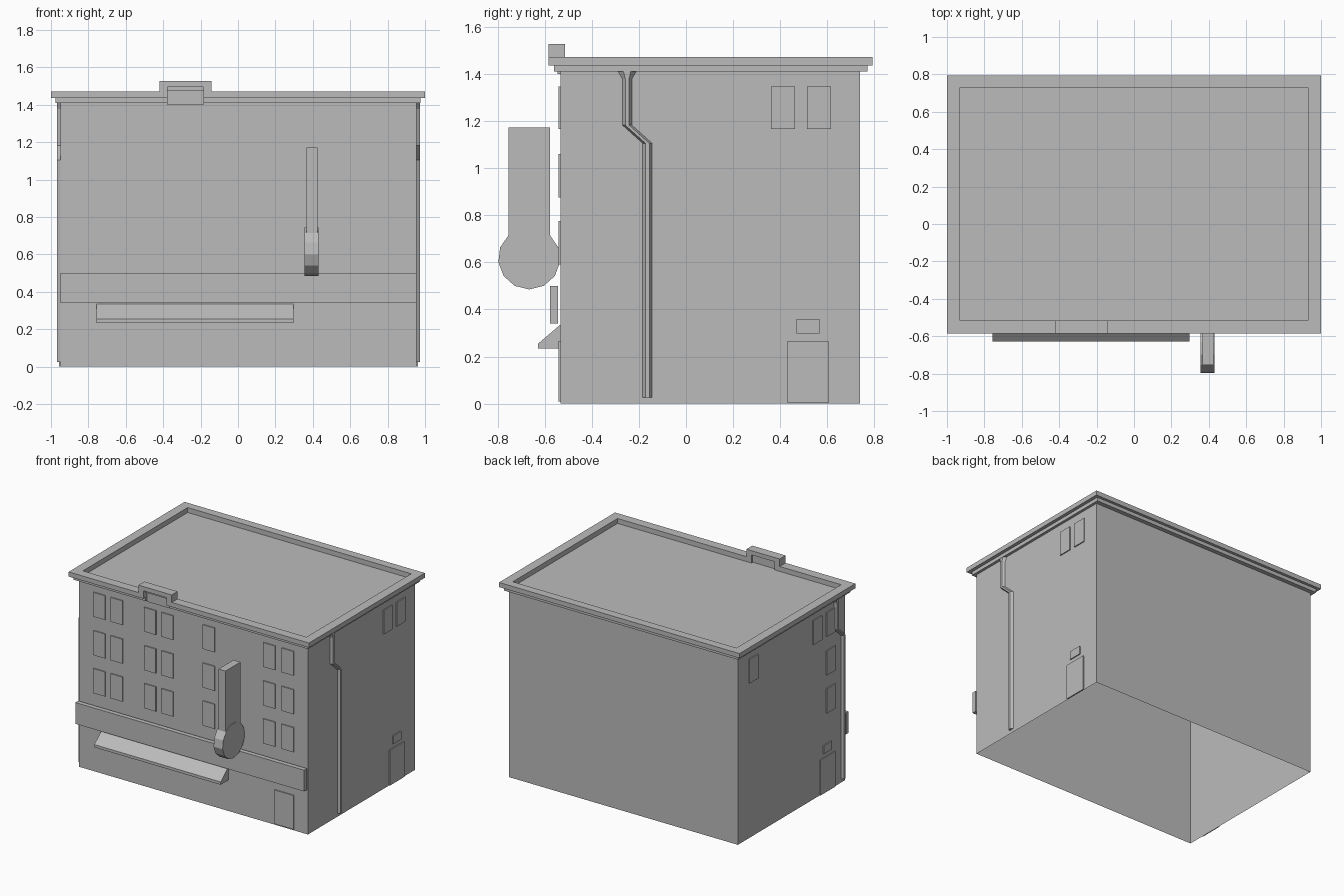
import bpy, bmesh, math

cube = bpy.data.objects.get("Cube")
if cube:
    bpy.data.objects.remove(cube, do_unlink=True)

GREY = (0.5, 0.5, 0.5, 1)
stone = bpy.data.materials.new("plain_grey")
stone.use_nodes = True
stone.diffuse_color = GREY
stone.node_tree.nodes["Principled BSDF"].inputs["Base Color"].default_value = GREY


def finish(name, bm):
    bmesh.ops.recalc_face_normals(bm, faces=bm.faces[:])
    mesh = bpy.data.meshes.new(name)
    bm.to_mesh(mesh)
    bm.free()
    mesh.materials.append(stone)
    obj = bpy.data.objects.new(name, mesh)
    bpy.context.scene.collection.objects.link(obj)
    return obj


def prism(name, outline, axis, low, high):
    """Extrude a 2D outline along an axis; the outline uses the other two axes in order."""
    bm = bmesh.new()

    def place(p, depth):
        co = list(p)
        co.insert(axis, depth)
        return co

    a = [bm.verts.new(place(p, low)) for p in outline]
    b = [bm.verts.new(place(p, high)) for p in outline]
    bm.faces.new(a)
    bm.faces.new(b)
    for i in range(len(a)):
        j = (i + 1) % len(a)
        bm.faces.new((a[i], a[j], b[j], b[i]))
    return finish(name, bm)


def box(name, x, y, z):
    outline = [(x[0], y[0]), (x[1], y[0]), (x[1], y[1]), (x[0], y[1])]
    return prism(name, outline, 2, *z)


LEFT, RIGHT, FRONT, BACK = -0.95, 0.955, -0.533, 0.74
PLATE = 0.008

# Walls and roof, open underneath
walls = box("walls_and_roof", (LEFT, RIGHT), (FRONT, BACK), (0, 1.435))
bm = bmesh.new()
bm.from_mesh(walls.data)
floor = [f for f in bm.faces if f.calc_center_median().z < 0.001]
bmesh.ops.delete(bm, geom=floor, context='FACES')
bm.to_mesh(walls.data)
bm.free()

# Two-step cornice, broken at the front by the raised arch
GAP = (-0.377, -0.184)
INNER_X, INNER_FRONT, INNER_BACK = 0.93, -0.515, 0.73


def cornice(name, half, front, back, z):
    g0, g1 = GAP
    outline = [(g1, front), (half, front), (half, back), (-half, back),
               (-half, front), (g0, front), (g0, INNER_FRONT),
               (-INNER_X, INNER_FRONT), (-INNER_X, INNER_BACK),
               (INNER_X, INNER_BACK), (INNER_X, INNER_FRONT), (g1, INNER_FRONT)]
    prism(name, outline, 2, *z)


cornice("cornice_lower", 0.975, -0.56, 0.772, (1.41, 1.437))
cornice("cornice_upper", 1.0, -0.585, 0.793, (1.437, 1.472))

# Raised arch in the parapet
arch = [(-0.419, 1.472), (-0.419, 1.528), (-0.142, 1.528), (-0.142, 1.472),
        (GAP[1], 1.472), (GAP[1], 1.496), (GAP[0], 1.496), (GAP[0], 1.472)]
prism("parapet_arch", arch, 1, -0.585, INNER_FRONT)
box("arch_lintel", GAP, (-0.56, -0.53), (1.474, 1.496))
box("arch_infill", GAP, (-0.545, -0.53), (1.40, 1.496))

# Storey band and sloping awning
box("front_band", (LEFT, RIGHT), (-0.577, -0.543), (0.34, 0.5))
prism("awning", [(FRONT, 0.336), (-0.628, 0.255), (-0.628, 0.234), (FRONT, 0.234)],
      0, -0.756, 0.296)

# Hanging sign: blade and round disc
box("sign_blade", (0.366, 0.425), (-0.755, -0.577), (0.62, 1.172))
SIDES = 13
disc = []
for i in range(SIDES):
    a = -math.pi / 2 + math.tau * i / SIDES
    disc.append((-0.666 + 0.132 * math.cos(a), 0.617 + 0.132 * math.sin(a)))
prism("sign_disc", disc, 0, 0.355, 0.43)

# Front windows and door
ROWS = [(0.59, 0.775), (0.876, 1.06), (1.166, 1.348)]
for x in (-0.777, -0.633, -0.355, -0.212, 0.134, 0.636, 0.79):
    for z in ROWS:
        box("front_window", (x - 0.049, x + 0.049), (FRONT - PLATE, FRONT), z)
box("front_door", (0.681, 0.841), (FRONT - PLATE, FRONT), (0.01, 0.265))


# Side windows, vents and doors
def side_plate(name, side, y, half, z):
    x = (RIGHT, RIGHT + PLATE) if side > 0 else (LEFT - PLATE, LEFT)
    box(name, x, (y - half, y + half), z)


for y in (0.412, 0.564):
    side_plate("side_window", 1, y, 0.051, ROWS[2])
for y in (0.56, -0.2):
    side_plate("side_window", -1, y, 0.051, ROWS[2])
for z in ROWS:
    side_plate("side_window", -1, -0.36, 0.051, z)
for side, y in ((1, 0.519), (-1, -0.32)):
    side_plate("side_door", side, y, 0.087, (0.002, 0.267))
    side_plate("side_vent", side, y, 0.049, (0.298, 0.36))


# Drainpipes with a funnel top and a sideways bend
def drainpipe(name, side, y_top):
    wall = RIGHT if side > 0 else LEFT
    rings = [(0, 1.41, 0.038), (0, 1.379, 0.02), (0, 1.183, 0.02),
             (0.086, 1.106, 0.02), (0.086, 0.026, 0.02)]
    bm = bmesh.new()
    loops = []
    for shift, z, half in rings:
        y = y_top + side * shift
        section = [(0, -half), (0.018, -half * 0.4), (0.018, half * 0.4), (0, half)]
        loops.append([bm.verts.new((wall + side * d, y + w, z)) for d, w in section])
    for a, b in zip(loops, loops[1:]):
        for i in range(4):
            j = (i + 1) % 4
            bm.faces.new((a[i], a[j], b[j], b[i]))
    bm.faces.new(loops[0])
    bm.faces.new(loops[-1])
    finish(name, bm)


drainpipe("drainpipe_left", 1, -0.25)
drainpipe("drainpipe_right", -1, -0.42)
